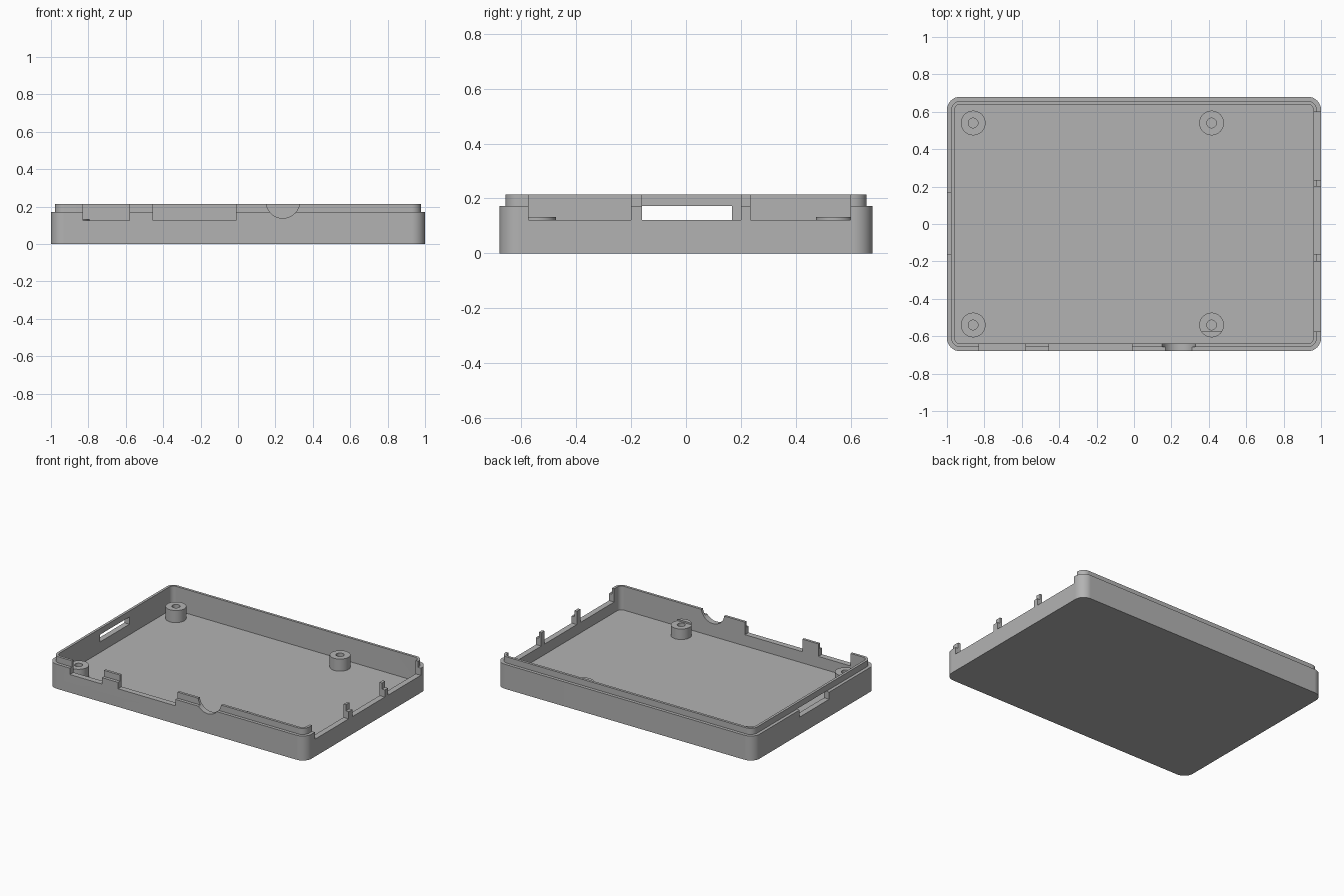
import bpy, bmesh, math

if "Cube" in bpy.data.objects:
    bpy.data.objects.remove(bpy.data.objects["Cube"], do_unlink=True)

grey = bpy.data.materials.new("mid grey plastic")
grey.use_nodes = True
COLOR = (0.45, 0.45, 0.45, 1)
grey.diffuse_color = COLOR
grey.node_tree.nodes["Principled BSDF"].inputs["Base Color"].default_value = COLOR

FLOOR, RIM, TOP, SLOT, POST = 0.048, 0.172, 0.215, 0.124, 0.133


def add_object(name, bm):
    bmesh.ops.recalc_face_normals(bm, faces=bm.faces)
    mesh = bpy.data.meshes.new(name)
    bm.to_mesh(mesh)
    bm.free()
    mesh.materials.append(grey)
    obj = bpy.data.objects.new(name, mesh)
    bpy.context.collection.objects.link(obj)
    return obj


def activate(obj):
    bpy.ops.object.select_all(action='DESELECT')
    obj.select_set(True)
    bpy.context.view_layer.objects.active = obj


def stack(name, loops):
    """Join matching point loops into one closed solid."""
    bm = bmesh.new()
    rings = [[bm.verts.new(p) for p in loop] for loop in loops]
    n = len(rings[0])
    for a, b in zip(rings, rings[1:]):
        for i in range(n):
            j = (i + 1) % n
            bm.faces.new((a[i], a[j], b[j], b[i]))
    bm.faces.new(rings[0][::-1])
    bm.faces.new(rings[-1])
    return add_object(name, bm)


def rounded_rect(hx, hy, r, z, seg=8):
    pts = []
    for k, (sx, sy) in enumerate(((1, 1), (-1, 1), (-1, -1), (1, -1))):
        for i in range(seg + 1):
            a = math.pi / 2 * (k + i / seg)
            pts.append((sx * (hx - r) + r * math.cos(a),
                        sy * (hy - r) + r * math.sin(a), z))
    return pts


def circle(cx, cy, r, z, n=40):
    return [(cx + r * math.cos(2 * math.pi * i / n),
             cy + r * math.sin(2 * math.pi * i / n), z) for i in range(n)]


def box(x0, x1, y0, y1, z0, z1):
    return stack("cutter", [[(x0, y0, z), (x1, y0, z), (x1, y1, z), (x0, y1, z)]
                            for z in (z0, z1)])


def cut(obj, cutter):
    cutter.hide_render = True
    mod = obj.modifiers.new("cut", 'BOOLEAN')
    mod.operation = 'DIFFERENCE'
    mod.solver = 'EXACT'
    mod.object = cutter
    activate(obj)
    bpy.ops.object.modifier_apply(modifier=mod.name)
    bpy.data.objects.remove(cutter, do_unlink=True)


def finish(obj):
    activate(obj)
    bpy.ops.object.shade_smooth_by_angle(angle=math.radians(30))
    mod = obj.modifiers.new("flat walls", 'WEIGHTED_NORMAL')
    mod.keep_sharp = True


# Tray with a stepped lip around the rim
tray = stack("case_tray", [
    rounded_rect(1.0, 0.68, 0.07, 0),
    rounded_rect(1.0, 0.68, 0.07, RIM),
    rounded_rect(0.978, 0.658, 0.05, RIM),
    rounded_rect(0.978, 0.658, 0.05, TOP),
    rounded_rect(0.96, 0.64, 0.032, TOP),
    rounded_rect(0.96, 0.64, 0.032, FLOOR),
])

# Front port notches
for x0, x1 in ((-0.83, -0.58), (-0.455, -0.01)):
    cut(tray, box(x0, x1, -0.75, -0.6, SLOT + 0.003, 0.3))

# Three notches in the +x wall, leaving two small posts
for y0, y1 in ((-0.575, -0.2), (-0.16, 0.2), (0.235, 0.6)):
    cut(tray, box(0.9, 1.1, y0, y1, SLOT - 0.002, 0.3))

# Card slot in the -x wall, below the lip
cut(tray, box(-1.1, -0.9, -0.16, 0.167, SLOT - 0.002, RIM + 0.001))

# Round front notch
ring = [(x, z) for x, z, _ in circle(0.24, 0.228, 0.09, 0, 48)]
cut(tray, stack("cutter", [[(x, y, z) for x, z in ring] for y in (-0.75, -0.6)]))
finish(tray)

# Hollow screw posts
for side, x in (("right", -0.86), ("left", 0.415)):
    for end, y in (("front", -0.54), ("back", 0.54)):
        post = stack(f"screw_post_{end}_{side}", [
            circle(x, y, 0.066, FLOOR - 0.01),
            circle(x, y, 0.066, POST),
            circle(x, y, 0.026, POST),
            circle(x, y, 0.026, FLOOR + 0.002),
        ])
        if (end, side) == ("front", "left"):
            # This post is trimmed level with the side notch
            cut(post, box(0.3, 0.6, -0.575, -0.2, SLOT - 0.002, 0.3))
        finish(post)
